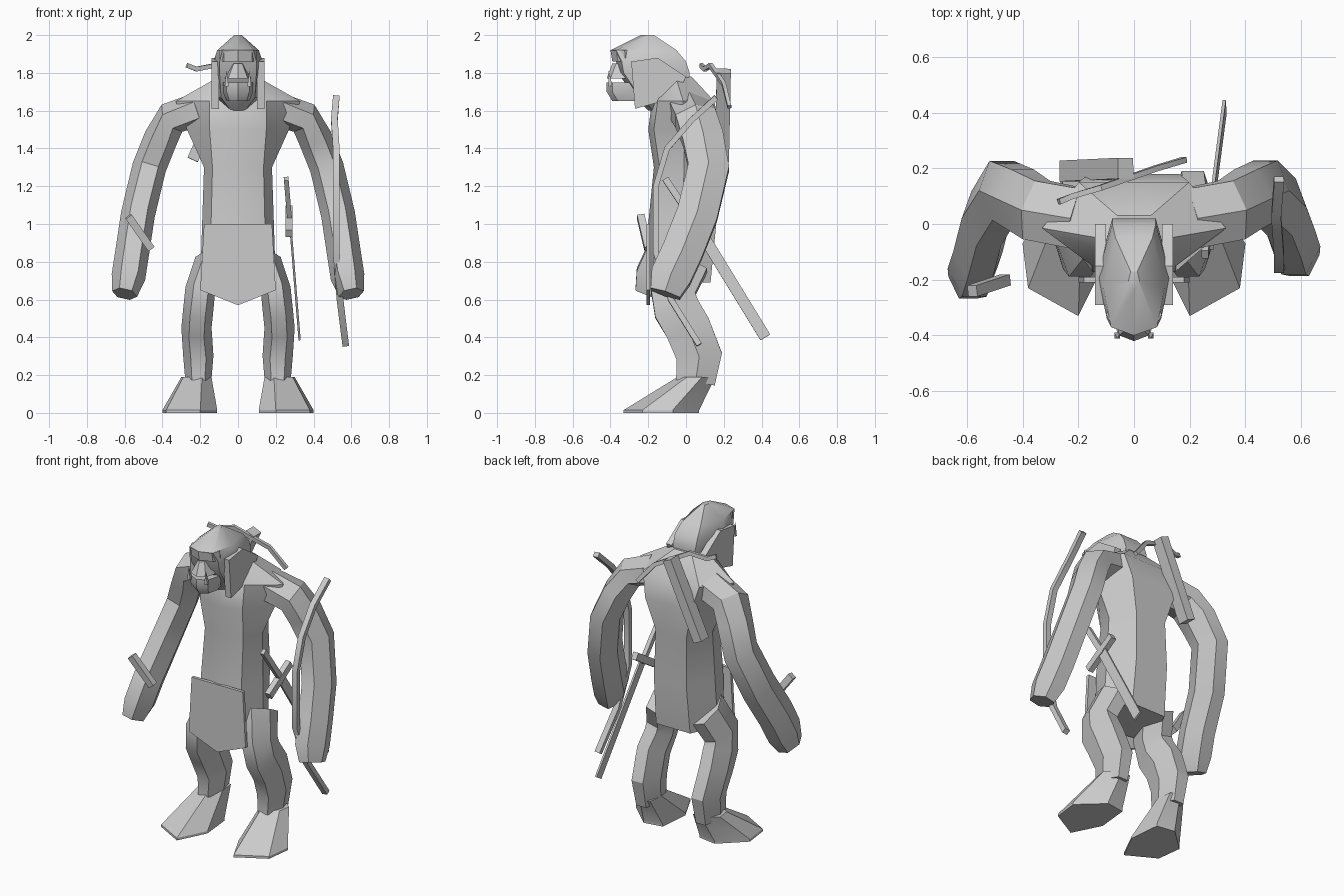
import bpy, bmesh, math
from mathutils import Vector

if "Cube" in bpy.data.objects:
    bpy.data.objects.remove(bpy.data.objects["Cube"])

GREY = (.6, .6, .6, 1)
grey = bpy.data.materials.new("plain grey")
grey.use_nodes = True
grey.diffuse_color = GREY
shader = next(node for node in grey.node_tree.nodes if node.type == 'BSDF_PRINCIPLED')
shader.inputs["Base Color"].default_value = GREY


def loft(name, rings):
    """Skin a list of equal-length point rings and cap both ends."""
    bm = bmesh.new()
    loops = [[bm.verts.new(point) for point in ring] for ring in rings]
    count = len(loops[0])
    for low, high in zip(loops, loops[1:]):
        for i in range(count):
            j = (i + 1) % count
            bm.faces.new((low[i], low[j], high[j], high[i]))
    bm.faces.new(loops[0])
    bm.faces.new(loops[-1])
    bmesh.ops.recalc_face_normals(bm, faces=bm.faces)
    mesh = bpy.data.meshes.new(name)
    bm.to_mesh(mesh)
    bm.free()
    mesh.materials.append(grey)
    obj = bpy.data.objects.new(name, mesh)
    bpy.context.collection.objects.link(obj)
    bpy.ops.object.select_all(action='DESELECT')
    obj.select_set(True)
    bpy.context.view_layer.objects.active = obj
    bpy.ops.object.shade_smooth_by_angle(angle=math.radians(32))


def body(name, sections, bevel=.03):
    """Stack of symmetric eight-sided sections: height, half width, front, back."""
    rings = []
    for z, width, front, back in sections:
        front_half = min(width * .75, .15)
        back_half = width * .6
        middle = (front + back) / 2
        half = [(front_half, front + bevel), (width, middle), (back_half, back)]
        right = [(x, y, z) for x, y in half]
        left = [(-x, y, z) for x, y in reversed(half)]
        rings.append([(0, front, z), *right, (0, back, z), *left])
    loft(name, rings)


def limb(name, path, radius, depth, sides=6, end=1, mirror=1):
    """Tube along a path; depth is the half depth, end scales the last ring."""
    centres = [Vector(point) for point in path]
    last = len(centres) - 1
    rings = []
    for i, centre in enumerate(centres):
        along = centres[min(i + 1, last)] - centres[max(i - 1, 0)]
        along.normalize()
        across = along.cross(Vector((0, 1, 0))).normalized()
        forward = along.cross(across)
        scale = end if i == last else 1
        ring = []
        for k in range(sides):
            angle = math.tau * k / sides + (math.pi / 4 if sides == 4 else 0)
            offset = across * radius * math.cos(angle) + forward * depth * math.sin(angle)
            point = centre + offset * scale
            ring.append((point.x * mirror, point.y, point.z))
        rings.append(ring)
    loft(name, rings)


def rod(name, path, width, depth):
    """Square-section bar along a path."""
    limb(name, path, width * math.sqrt(.5), depth * math.sqrt(.5), sides=4)


def side_plate(name, outline, inner, outer):
    """Outline in depth and height, extruded sideways."""
    loft(name, [[(x, y, z) for y, z in outline] for x in (inner, outer)])


# Trunk with hips, narrow waist and hunched shoulders
body("torso", [(.69, .2, -.2, .13), (1, .19, -.2, .16), (1.3, .18, -.17, .15),
               (1.5, .27, -.2, .18), (1.65, .33, -.18, .15), (1.78, .1, -.14, .03)])

# Pointed front flap of the garment
flap = [(-.18, 1), (-.2, .65), (0, .57), (.2, .65), (.18, 1)]
loft("loincloth", [[(x, y, z) for x, z in flap] for y in (-.21, -.19)])

# Head, brow ridge, muzzle and jaw
body("head", [(1.6, .05, -.2, -.05), (1.67, .12, -.27, 0), (1.8, .13, -.36, .02),
              (1.86, .13, -.37, 0), (1.92, .11, -.4, -.05), (2, .02, -.24, -.17)])
body("brow", [(1.86, .1, -.39, -.25), (1.92, .1, -.4, -.25)])
body("snout", [(1.77, .07, -.42, -.25), (1.85, .03, -.39, -.25)], bevel=.02)
body("lower_jaw", [(1.65, .06, -.39, -.2), (1.7, .08, -.42, -.2), (1.75, .08, -.42, -.2)])

# Paired parts; the right forearm reaches further forward
for side, word, reach in ((1, "left", 0), (-1, "right", .08)):
    hair = [(-.27, 1.61), (-.05, 1.67), (0, 1.78), (-.15, 1.88), (-.29, 1.86)]
    side_plate(word + "_hair", hair, side * .1, side * .14)

    tusk = [(.06, -.4, 1.73), (.06, -.41, 1.81)]
    limb(word + "_tusk", tusk, .015, .015, sides=4, end=.1, mirror=side)

    upper_arm = [(.2, .02, 1.61), (.35, .05, 1.56), (.41, .09, 1.45), (.47, .12, 1.3)]
    forearm = [(.53, .06 - reach / 2, 1.05), (.56, -.02 - reach, .85),
               (.58, -.08 - reach, .72), (.6, -.11 - reach, .63)]
    limb(word + "_arm", upper_arm + forearm, .09, .125, end=.75, mirror=side)

    leg = [(.15, 0, .8), (.2, -.07, .65), (.21, -.05, .55), (.22, .01, .45),
           (.21, .07, .3), (.21, .05, .16)]
    limb(word + "_leg", leg, .08, .14, end=.85, mirror=side)

    # Splayed foot: the ankle is the sole shrunk and moved back
    sole = [(.11, -.15), (.2, -.33), (.38, -.23), (.4, -.07), (.25, .07), (.13, .05)]
    ankle = [(.08 + x * .55, .12 + y / 2) for x, y in sole]
    levels = ((sole, 0), (sole, .015), (ankle, .19))
    loft(word + "_foot", [[(side * x, y, z) for x, y in outline] for outline, z in levels])

# Long bow held at the left hand
rod("bow", [(.52, .16, 1.67), (.51, .03, 1.55), (.52, -.1, 1.4), (.52, -.16, 1.2),
            (.52, -.16, .85), (.54, -.08, .6), (.57, .07, .36)], .035, .03)

# Sword at the left hip
rod("sword_grip", [(.255, -.11, 1.24), (.275, .05, 1)], .025, .035)
rod("sword_guard", [(.27, -.08, .95), (.27, .13, 1.08)], .035, .045)
rod("sword_blade", [(.275, .04, 1.02), (.325, .42, .4)], .012, .06)

# Short weapon in the right hand
rod("dagger", [(-.58, -.24, 1.04), (-.46, -.2, .87)], .04, .04)

# Sheath and curved stave slung on the back
rod("back_sheath", [(-.03, .2, 1.81), (-.24, .19, 1.34)], .06, .075)
rod("back_stave", [(-.27, .08, 1.84), (-.22, .1, 1.82), (-.12, .13, 1.84),
                   (.08, .2, 1.74), (.18, .23, 1.62)], .025, .02)
